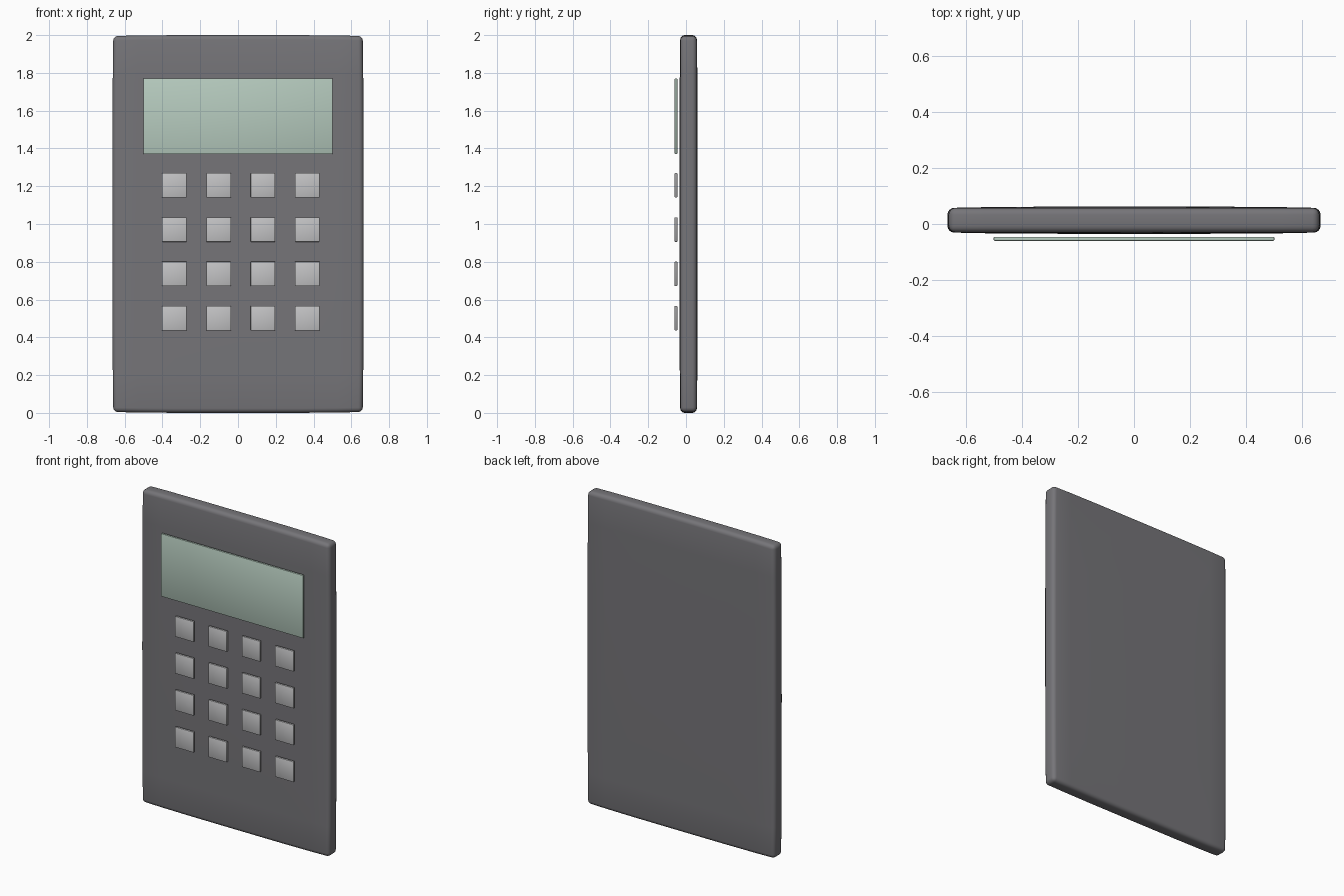
import bpy, bmesh, math
from mathutils import Vector

if "Cube" in bpy.data.objects:
    bpy.data.objects.remove(bpy.data.objects["Cube"], do_unlink=True)


def material(name, rgb):
    m = bpy.data.materials.new(name)
    m.use_nodes = True
    m.diffuse_color = (*rgb, 1)
    m.node_tree.nodes["Principled BSDF"].inputs["Base Color"].default_value = (*rgb, 1)
    return m


casing_grey = material("casing_grey", (0.18, 0.177, 0.19))
screen_green = material("screen_green", (0.47, 0.60, 0.52))
key_grey = material("key_grey", (0.55, 0.55, 0.56))


def rounded_box(name, low, high, radius, segments, mat, bulge=0.0):
    """Bevelled box between two corners; bulge swells the middle of every side."""
    low, high = Vector(low), Vector(high)
    centre, size = (low + high) / 2, high - low
    bm = bmesh.new()
    bmesh.ops.create_cube(bm, size=1)
    bmesh.ops.scale(bm, vec=size, verts=bm.verts)
    bmesh.ops.bevel(bm, geom=bm.edges[:], offset=radius, segments=segments,
                    profile=0.5, affect='EDGES')
    if bulge:
        # Extra loops across the width and height, then a gentle swell
        for axis in (0, 2):
            for t in (-0.4, -0.25, 0, 0.25, 0.4):
                at, normal = Vector(), Vector()
                at[axis], normal[axis] = t * size[axis], 1
                bmesh.ops.bisect_plane(bm, geom=bm.verts[:] + bm.edges[:] + bm.faces[:],
                                       plane_co=at, plane_no=normal)
        for v in bm.verts:
            u, w = 2 * v.co.x / size.x, 2 * v.co.z / size.z
            fall_x, fall_z = 1 - u ** 4, 1 - w ** 4
            v.co.y *= 1 + 2 * bulge / size.y * max(fall_x * fall_z, 0)
            v.co.x += bulge * u * fall_z
            v.co.z += bulge * w * fall_x
    mesh = bpy.data.meshes.new(name)
    bm.to_mesh(mesh)
    bm.free()
    mesh.materials.append(mat)
    obj = bpy.data.objects.new(name, mesh)
    obj.location = centre
    bpy.context.collection.objects.link(obj)
    bpy.ops.object.select_all(action='DESELECT')
    obj.select_set(True)
    bpy.context.view_layer.objects.active = obj
    bpy.ops.object.shade_smooth_by_angle(angle=math.radians(40))
    return obj


# Casing
rounded_box("casing", (-0.66, -0.03, 0.005), (0.66, 0.057, 1.995),
            0.024, 4, casing_grey, bulge=0.005)

# Display plate floating just off the front
FRONT, BACK = -0.06, -0.046
rounded_box("screen", (-0.5, FRONT, 1.37), (0.5, BACK, 1.77), 0.003, 2, screen_green)

# Four by four keypad
KEY, PITCH = 0.13, 0.2345
for row in range(4):
    for col in range(4):
        x, z = -0.337 + col * PITCH, 1.205 - row * PITCH
        rounded_box(f"key_row{row + 1}_col{col + 1}",
                    (x - KEY / 2, FRONT, z - KEY / 2),
                    (x + KEY / 2, BACK, z + KEY / 2), 0.003, 2, key_grey)
